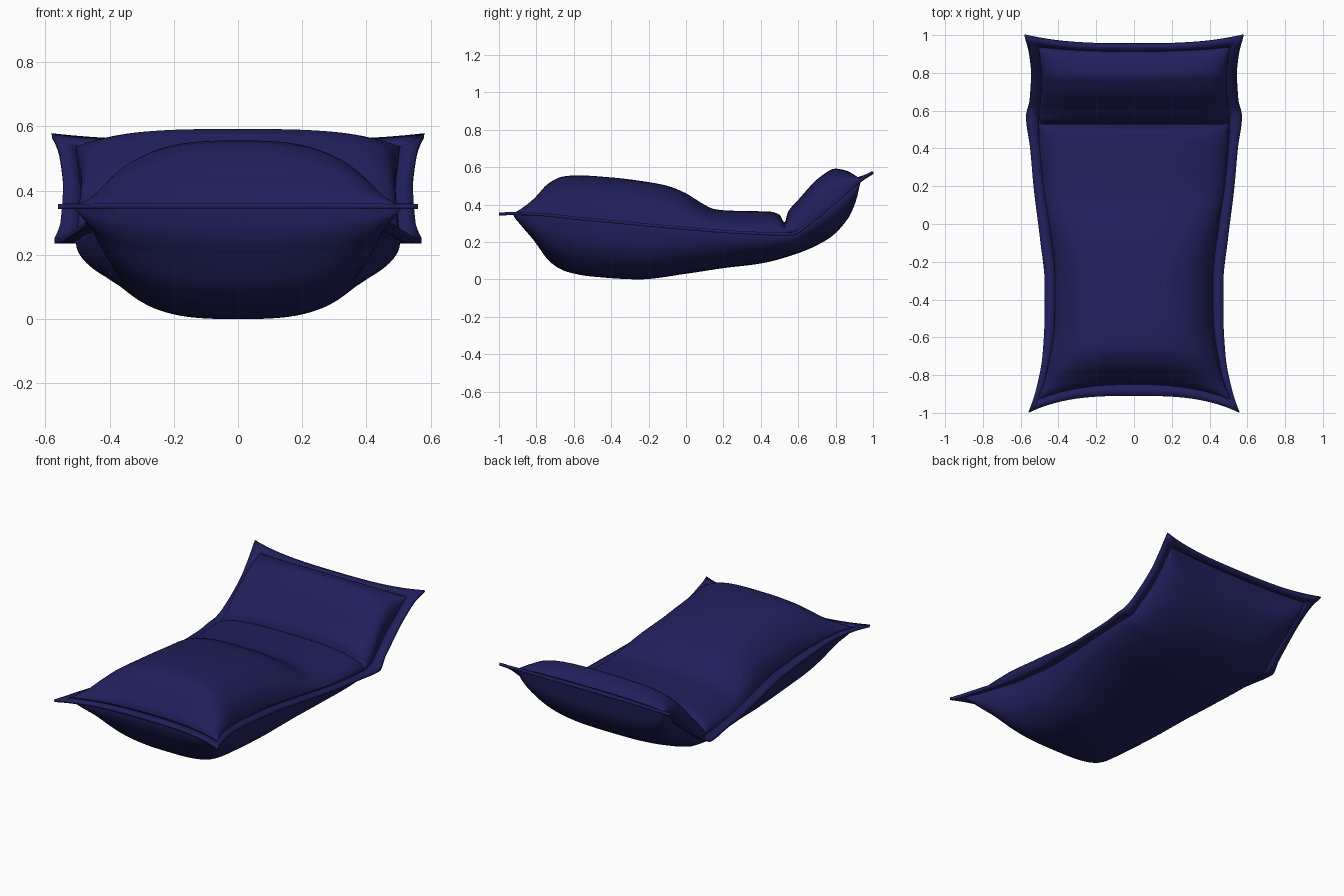
import bpy, bmesh, math

if "Cube" in bpy.data.objects:
    bpy.data.objects.remove(bpy.data.objects["Cube"])

# ---------- smooth monotone interpolation through profile points ----------
def curve(pts):
    xs, ys = zip(*pts)
    n = len(xs)
    d = [(ys[i+1]-ys[i])/(xs[i+1]-xs[i]) for i in range(n-1)]
    m = [d[0]] + [0 if d[i-1]*d[i] <= 0 else 2*d[i-1]*d[i]/(d[i-1]+d[i])
                  for i in range(1, n-1)] + [d[-1]]
    def f(x):
        x = min(max(x, xs[0]), xs[-1])
        i = 0
        while i < n-2 and x > xs[i+1]:
            i += 1
        h = xs[i+1]-xs[i]
        t = (x-xs[i])/h
        return (ys[i]*(1+2*t)*(1-t)**2 + h*m[i]*t*(1-t)**2
                + ys[i+1]*t*t*(3-2*t) + h*m[i+1]*t*t*(t-1))
    return f

# Side profiles (y, z) of seam, upper and lower centre lines
seam = curve([(-1, .35), (-.9, .352), (-.5, .318), (0, .272), (.3, .25), (.5, .243),
              (.57, .243), (.65, .295), (.8, .415), (.9, .505), (.95, .545), (1, .572)])
Y0, Y1, FOLD = -.93, .94, .527
upper = curve([(Y0, .352), (-.915, .385), (-.85, .445), (-.77, .51), (-.67, .55), (-.58, .556),
               (-.4, .545), (-.2, .52), (-.1, .5), (0, .46), (.08, .41), (.15, .376),
               (.22, .368), (.45, .362), (.5, .345), (FOLD, .305), (.545, .36),
               (.6, .425), (.72, .55), (.8, .592), (.86, .583), (.91, .563), (Y1, .537)])
lower = curve([(Y0, .352), (-.92, .285), (-.85, .19), (-.75, .09), (-.65, .042),
               (-.5, .015), (-.25, 0), (0, .03), (.2, .06), (.4, .085), (.6, .14),
               (.75, .21), (.85, .295), (.92, .4), (Y1, .537)])
# Plan half widths (y, x) of the stuffed body and of the flange edge
body_w = curve([(Y0, .51), (-.8, .465), (-.5, .42), (-.3, .418), (0, .45), (.2, .48),
                (.53, .505), (.75, .49), (Y1, .505)])
edge_w = curve([(-1, .56), (-.9, .525), (-.7, .485), (-.5, .474), (-.3, .474),
                (-.1, .495), (.2, .532), (.4, .55), (.57, .572), (.65, .553),
                (.8, .545), (.9, .555), (1, .58)])
# Roundness of the cross-sections (lower value = boxier)
upper_q = curve([(-1, .58), (.1, .6), (.45, .45), (.7, .22), (1, .2)])
lower_q = curve([(-1, .42), (.3, .45), (.6, .42), (1, .36)])

def plan(s, y):
    """Body plan position with end edges bowed inwards."""
    front = max(0, (-.5-y)/(-.5-Y0))**2
    back = max(0, (y-.75)/(Y1-.75))**2
    return s*body_w(y), y + (1-abs(s)**2.5)*(.08*front - .025*back)

def body_point(s, y, side):
    x, yy = plan(s, y)
    bulge = max(0, 1-abs(s)**3)**(upper_q if side else lower_q)(y)
    z = seam(y)
    return (x, yy, z + ((upper if side else lower)(y)-z)*bulge)

def make(name, verts, faces, mat):
    bm = bmesh.new()
    vs = [bm.verts.new(v) for v in verts]
    for f in faces:
        bm.faces.new([vs[i] for i in f])
    bmesh.ops.remove_doubles(bm, verts=bm.verts, dist=1e-5)
    bmesh.ops.recalc_face_normals(bm, faces=bm.faces)
    me = bpy.data.meshes.new(name)
    bm.to_mesh(me)
    bm.free()
    me.materials.append(mat)
    ob = bpy.data.objects.new(name, me)
    bpy.context.collection.objects.link(ob)
    return ob

def smooth(ob, angle):
    bpy.ops.object.select_all(action='DESELECT')
    ob.select_set(True)
    bpy.context.view_layer.objects.active = ob
    bpy.ops.object.shade_smooth_by_angle(angle=math.radians(angle))

navy = bpy.data.materials.new("navy fabric")
navy.diffuse_color = (.0145, .0145, .108, 1)
navy.use_nodes = True
navy.node_tree.nodes["Principled BSDF"].inputs["Base Color"].default_value = navy.diffuse_color

# ---------- stuffed cushion body: upper and lower skins joined at the seam ----------
NS, NA, NB = 72, 90, 40
S = [-math.cos(math.pi*i/NS) for i in range(NS+1)]
span = lambda a, b, n: [a+(b-a)*(1-math.cos(math.pi*i/n))/2 for i in range(n+1)]
Y = span(Y0, FOLD, NA) + span(FOLD, Y1, NB)[1:]
verts, faces = [], []
for side in (0, 1):
    base = len(verts)
    verts += [body_point(s, y, side) for y in Y for s in S]
    for j in range(len(Y)-1):
        for i in range(NS):
            a = base + j*(NS+1) + i
            faces.append((a, a+1, a+NS+2, a+NS+1))
cushion = make("cushion_body", verts, faces, navy)
smooth(cushion, 50)

# ---------- flat sewn flange running round the seam ----------
ring = []          # (inner point, outer point)
N, M = 90, 40
def side_pair(k, sx):
    y, yo = Y0+(Y1-Y0)*k, -1+2*k
    return ((sx*body_w(y), y, seam(y)), (sx*edge_w(yo), yo, seam(yo)))
def end_pair(s, back):
    x, y = plan(s, Y1 if back else Y0)
    yo = .955+.045*abs(s)**3 if back else -.91-.09*abs(s)**3
    return ((x, y, seam(Y1 if back else Y0)),
            (s*edge_w(1 if back else -1), yo, seam(yo)))
ring += [side_pair(i/N, 1) for i in range(N)]
ring += [end_pair(1-2*i/M, True) for i in range(M)]
ring += [side_pair(1-i/N, -1) for i in range(N)]
ring += [end_pair(-1+2*i/M, False) for i in range(M)]
verts = [p for pair in ring for p in pair]
n = len(ring)
faces = [(2*i, 2*i+1, 2*((i+1) % n)+1, 2*((i+1) % n)) for i in range(n)]
flange = make("seam_flange", verts, faces, navy)
thick = flange.modifiers.new("thickness", 'SOLIDIFY')
thick.thickness = .016
thick.offset = 0
smooth(flange, 40)
